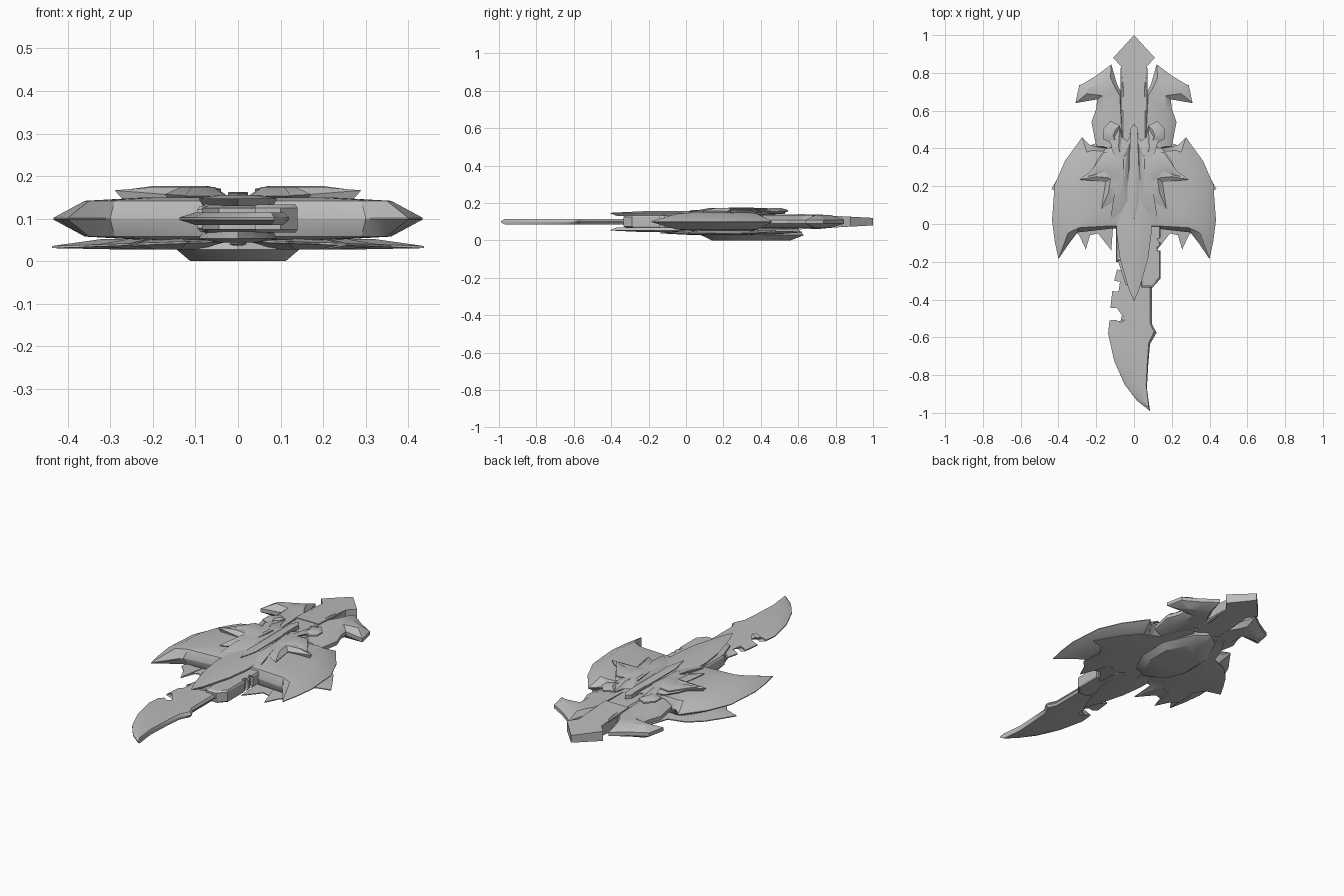
import bpy, bmesh

metal = bpy.data.materials.new("grey metal")
metal.diffuse_color = (0.5, 0.5, 0.5, 1)


def loft(name, rings, mirror=False):
    """Skin a stack of equal-length rings and cap both ends."""
    bm = bmesh.new()
    loops = [[bm.verts.new(p) for p in r] for r in rings]
    n = len(loops[0])
    for a, b in zip(loops, loops[1:]):
        for i in range(n):
            j = (i + 1) % n
            bm.faces.new((a[i], a[j], b[j], b[i]))
    caps = [bm.faces.new(loops[0][::-1]), bm.faces.new(loops[-1])]
    bmesh.ops.triangulate(bm, faces=caps)
    if mirror:
        geo = bmesh.ops.duplicate(bm, geom=bm.verts[:] + bm.edges[:] + bm.faces[:])["geom"]
        for v in geo:
            if isinstance(v, bmesh.types.BMVert):
                v.co.x *= -1
    bmesh.ops.recalc_face_normals(bm, faces=bm.faces[:])
    me = bpy.data.meshes.new(name)
    bm.to_mesh(me)
    bm.free()
    me.materials.append(metal)
    ob = bpy.data.objects.new(name, me)
    bpy.context.collection.objects.link(ob)
    bpy.ops.object.select_all(action='DESELECT')
    ob.select_set(True)
    bpy.context.view_layer.objects.active = ob
    bpy.ops.object.shade_smooth_by_angle()
    return ob


def ring(pts, z, scale=1.0, centre=(0, 0)):
    cx, cy = centre
    return [(cx + (x - cx) * scale, cy + (y - cy) * scale, z) for x, y in pts]


def symmetric(half):
    """Complete a right-hand outline across the centre line."""
    return half + [(-x, y) for x, y in half[::-1] if abs(x) > 1e-6]


def bevelled(name, pts, z, edge, thick, scale, centre, mirror=False):
    """Solid with thin edges and a thicker core, mirrored about height z."""
    return loft(name, [ring(pts, z - thick, scale, centre), ring(pts, z - edge),
                       ring(pts, z + edge), ring(pts, z + thick, scale, centre)], mirror)


# Notched knife blade: outer cutting edge thin, spine thick
blade = [(.085, -.99), (.068, -.87), (.075, -.75), (.085, -.635), (.12, -.575), (.095, -.53),
         (.095, -.2), (-.05, -.2), (-.05, -.25), (-.09, -.24), (-.105, -.3), (-.07, -.305),
         (-.055, -.345), (-.075, -.375), (-.115, -.355), (-.125, -.445), (-.09, -.44),
         (-.06, -.465), (-.07, -.51), (-.1, -.525), (-.13, -.51), (-.137, -.58),
         (-.105, -.725), (-.05, -.85), (.015, -.935)]
core = [(.2 * .05 + .8 * x, y * .96 - .018) for x, y in blade]
loft("knife_blade", [ring(core, .085), ring(blade, .097), ring(blade, .103), ring(core, .115)])

# Side grip beside the blade with its notched catch
grip = [(.04, -.335), (.1, -.335), (.14, -.29), (.14, -.14), (.125, -.14), (.125, -.115),
        (.14, -.115), (.14, -.095), (.125, -.095), (.125, -.07), (.14, -.07), (.14, 0), (.04, 0)]
bevelled("side_grip", grip, .1, .025, .033, .92, (.08, -.17))
rail = [(-.095, -.2), (0, -.2), (0, .02), (-.095, .02)]
bevelled("blade_rail", rail, .1, .022, .03, .9, (-.04, -.1))

# Long central shaft ending in an arrow-shaped pommel
shaft = symmetric([(0, .84), (.07, .84), (.075, .4), (.09, .1), (.09, -.18), (.045, -.32), (0, -.33)])
bevelled("central_shaft", shaft, .1, .025, .038, .8, (0, .25))
pommel = symmetric([(0, 1.0), (.11, .88), (.07, .835), (.07, .6), (0, .6)])
loft("pommel", [[(x, y, .1 + s * (.02 + .12 * max(0, 1 - y) * .45)) for x, y in pommel] for s in (-1, 1)])

# Dagger-shaped plates on both faces
dagger = symmetric([(0, .5), (.06, .4), (.09, .1), (.092, -.05), (.075, -.18), (.03, -.34), (0, -.41)])
for label, s in (("upper", 1), ("lower", -1)):
    loft(label + "_dagger_plate", [ring(dagger, .1 + s * .03, .9), ring(dagger, .1 + s * .047),
                                   ring(dagger, .1 + s * .056, .55)])
# Raised spine strips
spine = symmetric([(0, .53), (.022, .5), (.024, .12), (0, .02)])
for label, s in (("upper", 1), ("lower", -1)):
    loft(label + "_spine", [ring(spine, .1 + s * .04), ring(spine, .1 + s * .06),
                            ring(spine, .1 + s * .063, .9, (0, .3))])

# Broad sharp-edged wings, with a raised inner plateau
wing = [(.06, .41), (.2, .41), (.235, .42), (.275, .46), (.31, .41), (.365, .335), (.42, .21),
        (.434, .02), (.42, -.09), (.4, -.185), (.345, -.105), (.3, -.045), (.125, -.025), (.06, -.02)]
plateau = [(.06, .39), (.18, .385), (.22, .39), (.25, .38), (.28, .34), (.315, .28), (.35, .18),
           (.36, .03), (.355, -.015), (.35, -.05), (.325, -.035), (.29, -.02), (.125, -.01), (.06, -.01)]
top = [(.05, .35), (.12, .34), (.15, .33), (.17, .32), (.19, .29), (.2, .25), (.21, .2),
       (.22, .1), (.22, .07), (.21, .05), (.2, .04), (.18, .03), (.1, .03), (.05, .03)]
loft("wings", [ring(top, .05), ring(plateau, .058), ring(wing, .098), ring(wing, .102),
               ring(plateau, .142), ring(top, .15)], True)

# Hooked prongs around the rear of the shaft
prong = [(.06, .38), (.2, .41), (.225, .54), (.2, .61), (.195, .66), (.31, .64), (.29, .735),
         (.275, .74), (.2, .785), (.12, .845), (.09, .74), (.065, .69)]
prong_core = [(.06, .38), (.165, .41), (.17, .54), (.165, .61), (.17, .68), (.25, .69), (.25, .71),
              (.235, .72), (.18, .745), (.125, .775), (.1, .72), (.075, .68)]
loft("prongs", [ring(prong_core, .065), ring(prong, .09), ring(prong, .11), ring(prong_core, .135)], True)

# Spiked leaf ornaments on the upper face
leaf = [(.028, .33), (.024, .43), (.065, .46), (.075, .52), (.125, .545), (.14, .5), (.115, .44),
        (.085, .41), (.15, .4), (.195, .34), (.22, .285), (.29, .235), (.15, .222), (.16, .16),
        (.172, .08), (.09, .13), (.11, .08), (.125, .02), (.07, .06), (.03, .11)]
leaf_mid = [(.09 + (x - .09) * .55, .27 + (y - .27) * .55) for x, y in leaf]


def leaf_height(x, base, gain):
    return base + gain * max(0, x - .12)


loft("upper_leaves", [ring(leaf, .145, .9, (.09, .27)),
                      [(x, y, leaf_height(x, .153, .08)) for x, y in leaf],
                      [(x, y, .174) for x, y in leaf_mid]], True)
# Small curled lobes above the leaves
lobe = [(.05, .24), (.04, .36), (.09, .37), (.16, .38), (.2, .32), (.25, .25), (.16, .27), (.1, .2)]
bevelled("upper_lobes", lobe, .167, .003, .01, .6, (.12, .31), True)
horn = [(.085, .41), (.1, .46), (.075, .52), (.125, .545), (.165, .5), (.165, .45)]
bevelled("upper_horns", horn, .158, .004, .014, .5, (.12, .48), True)

# Larger spiked fins on the lower face
fin = [(.03, .5), (.1, .62), (.16, .52), (.19, .43), (.28, .4), (.35, .33), (.4, .25), (.437, .185),
       (.36, .16), (.32, .1), (.33, -.02), (.29, -.06), (.255, -.135), (.235, -.06), (.19, -.05),
       (.12, -.14), (.11, 0), (.03, .06)]
loft("lower_fins", [[(.15 + (x - .15) * .5, .22 + (y - .22) * .5, .028) for x, y in fin],
                    [(x, y, .046 - .035 * x) for x, y in fin],
                    [(x, y, .051 - .035 * x) for x, y in fin],
                    ring(fin, .052, .6, (.15, .22))], True)

# Faceted keel plate that the whole piece rests on
keel = symmetric([(0, .63), (.07, .58), (.145, .42), (.145, .25), (.09, .12), (0, .08)])
loft("keel_plate", [ring(keel, 0, .77, (0, .33)), ring(keel, .028), ring(keel, .06, .9, (0, .33))])
